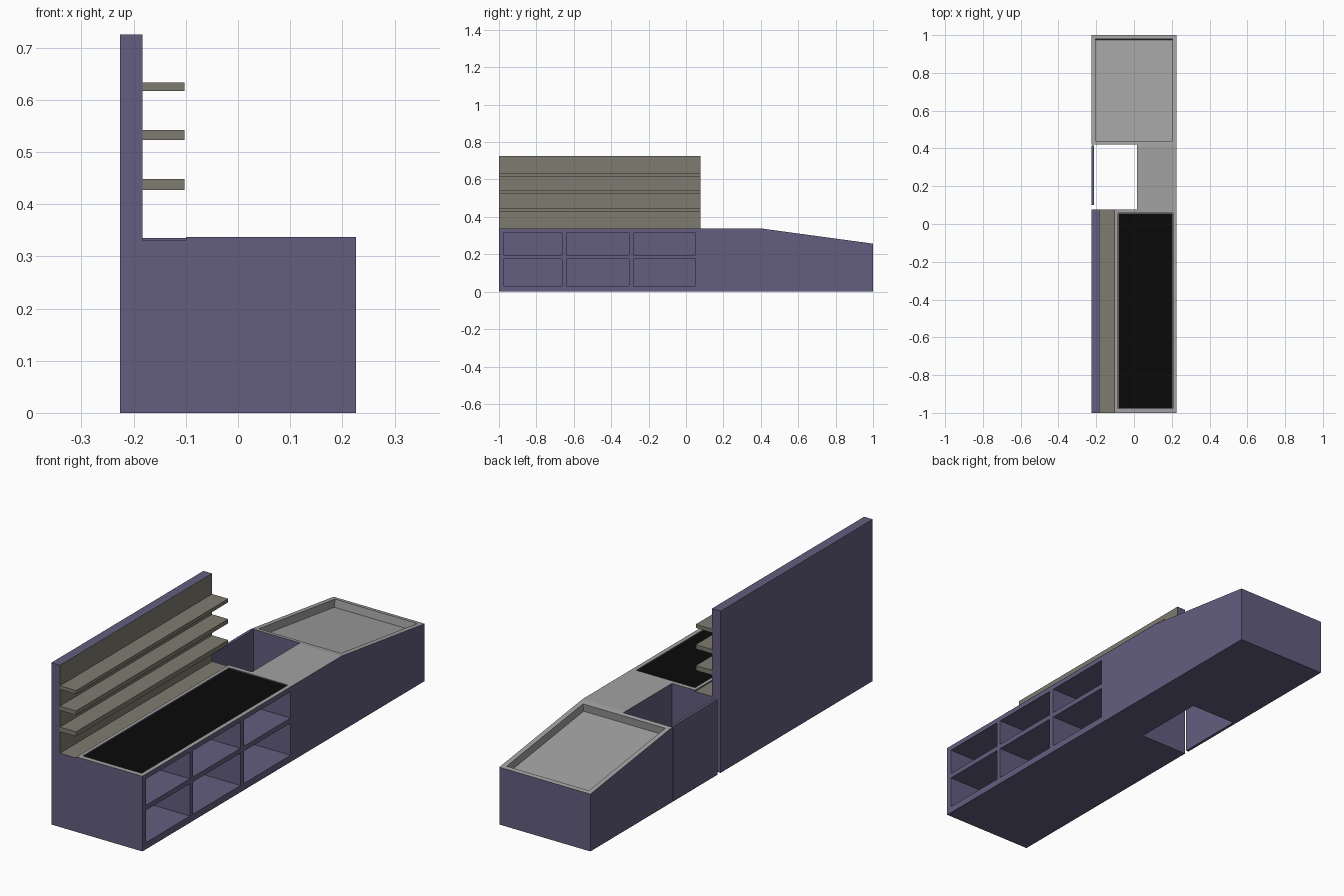
import bpy, bmesh, math
from mathutils import Matrix, Vector

if "Cube" in bpy.data.objects:
    bpy.data.objects.remove(bpy.data.objects["Cube"])


def material(name, rgb):
    m = bpy.data.materials.new(name)
    m.diffuse_color = (*rgb, 1)
    m.use_nodes = True
    m.node_tree.nodes["Principled BSDF"].inputs["Base Color"].default_value = m.diffuse_color
    return m


PURPLE = material("purple_panel", (0.125, 0.11, 0.21))
TAN = material("tan_board", (0.21, 0.20, 0.16))
GREY = material("grey_top", (0.36, 0.36, 0.36))
BLACK = material("black_glass", (0.003, 0.003, 0.003))


def finish(name, bm, mats):
    bmesh.ops.recalc_face_normals(bm, faces=bm.faces)
    me = bpy.data.meshes.new(name)
    bm.to_mesh(me)
    bm.free()
    ob = bpy.data.objects.new(name, me)
    bpy.context.collection.objects.link(ob)
    for m in mats:
        me.materials.append(m)
    return ob


def box(name, x, y, z, *mats, rot=0):
    """Box from (min, max) ranges, optionally tilted about its own x axis."""
    bm = bmesh.new()
    bmesh.ops.create_cube(bm, size=1)
    size = Vector((x[1] - x[0], y[1] - y[0], z[1] - z[0]))
    mid = Vector((sum(x), sum(y), sum(z))) / 2
    bmesh.ops.transform(bm, verts=bm.verts, matrix=Matrix.Translation(mid)
                        @ Matrix.Rotation(rot, 4, 'X') @ Matrix.Diagonal((*size, 1)))
    return finish(name, bm, mats)


W, H = 0.226, 0.337

# Counter body: side profile extruded across the width
bm = bmesh.new()
profile = [(-1, 0), (1, 0), (1, 0.257), (0.41, H), (-1, H)]
f = bm.faces.new([bm.verts.new((-W, y, z)) for y, z in profile])
ext = bmesh.ops.extrude_face_region(bm, geom=[f])
bmesh.ops.translate(bm, vec=(2 * W, 0, 0),
                    verts=[v for v in ext['geom'] if isinstance(v, bmesh.types.BMVert)])
counter = finish("counter", bm, [PURPLE, GREY, TAN])


def cut(x, y, z, rot=0):
    c = box("cutter", x, y, z, rot=rot)
    c.hide_render = True
    mod = counter.modifiers.new("cut", 'BOOLEAN')
    mod.operation, mod.solver, mod.object = 'DIFFERENCE', 'EXACT', c
    bpy.context.view_layer.objects.active = counter
    bpy.ops.object.modifier_apply(modifier=mod.name)
    bpy.data.objects.remove(c)


# Doorway, shelf ledge and glass recess
cut((-0.3, 0.015), (0.078, 0.42), (-0.1, 0.5))
cut((-0.3, -0.1), (-1.1, 0.2), (0.331, 0.5))
cut((-0.085, 0.207), (-0.978, 0.058), (0.329, 0.5))

# Open cubbies in the right side
for y in ((-0.975, -0.663), (-0.64, -0.305), (-0.28, 0.05)):
    for z in ((0.03, 0.175), (0.197, 0.315)):
        cut((-0.08, 0.3), y, z)

# Tilted tray recess in the sloping end
slope = math.atan2(H - 0.257, 0.59)
ym, depth, tall = 0.71, 0.035, 0.2
zm = H - (ym - 0.41) * math.tan(slope)
off = tall / 2 - depth
cy, cz = ym + off * math.sin(slope), zm + off * math.cos(slope)
half = 0.27 / math.cos(slope)
cut((-0.205, 0.203), (cy - half, cy + half), (cz - tall / 2, cz + tall / 2), rot=-slope)

# Colour the top faces grey and the ledge tan
for p in counter.data.polygons:
    c = p.center
    in_tray = abs(c.x) < 0.215 and 0.43 < c.y < 0.99 and c.z > 0.2
    p.material_index = 0
    if in_tray or (p.normal.z > 0.5 and c.z > 0.21):
        p.material_index = 2 if c.x < -0.1 and c.y < 0.08 else 1

box("black_glass", (-0.083, 0.205), (-0.976, 0.056), (0.327, 0.333), BLACK)

# Back wall with a tan inner face
wall = box("back_wall", (-W, -0.183), (-1, 0.078), (0.331, 0.725), PURPLE, TAN)
for p in wall.data.polygons:
    p.material_index = int(p.normal.x > 0.5)

# Display shelves
for i, z in enumerate(((0.427, 0.448), (0.523, 0.542), (0.617, 0.633))):
    box(f"shelf_{i + 1}", (-0.183, -0.103), (-1, 0.078), z, TAN)

# Thin staff door across the doorway
box("door", (-W, -0.213), (0.1, 0.415), (0, H), PURPLE)
